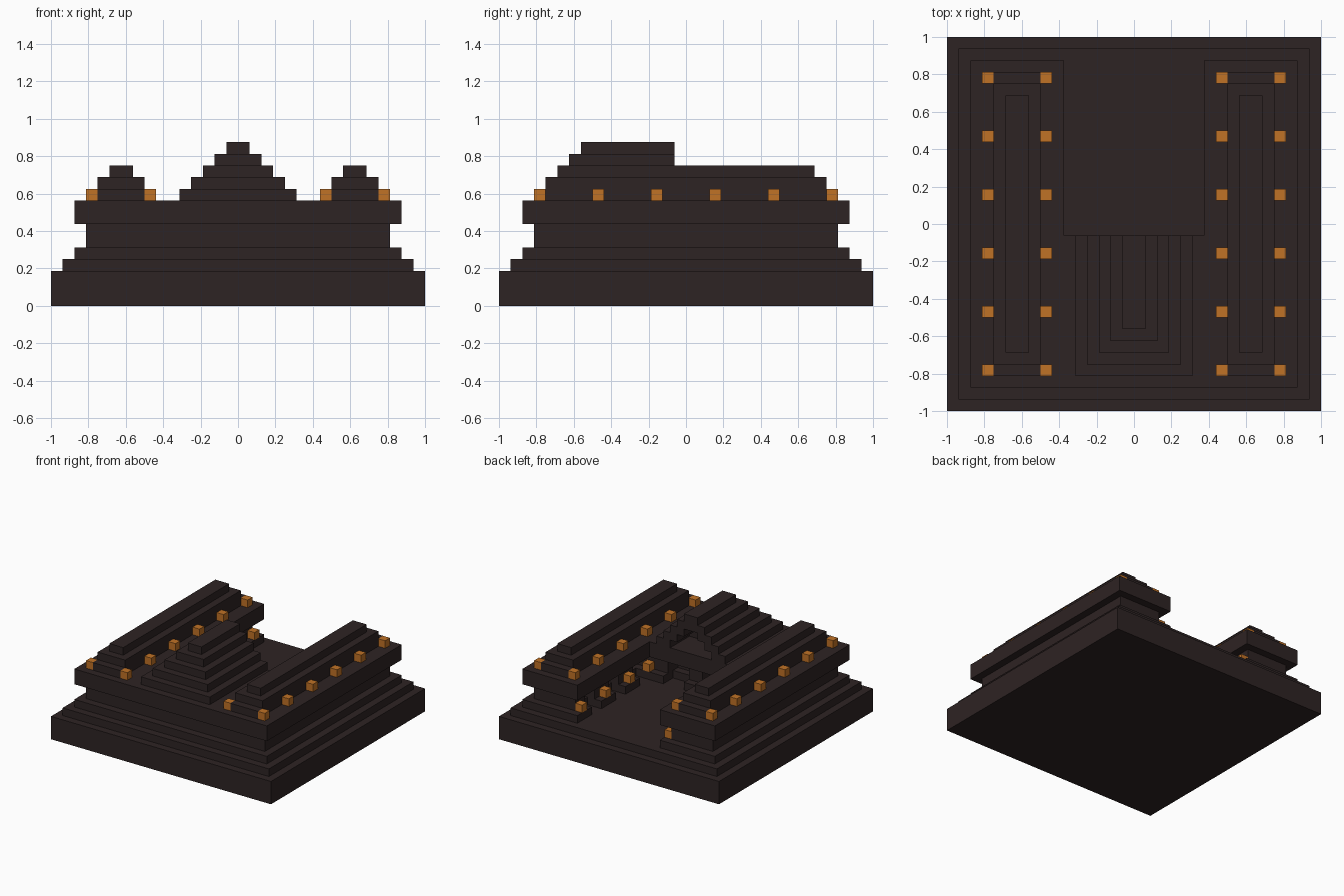
import bpy, bmesh
from mathutils import Vector

if "Cube" in bpy.data.objects:
    bpy.data.objects.remove(bpy.data.objects["Cube"])

U = 1 / 16  # every size is a multiple of one block


def material(name, colour):
    mat = bpy.data.materials.new(name)
    mat.use_nodes = True
    mat.diffuse_color = (*colour, 1)
    mat.node_tree.nodes["Principled BSDF"].inputs["Base Color"].default_value = (*colour, 1)
    return mat


STONE = material("dark_stone", (0.027, 0.017, 0.017))
GLOW = material("amber_lamp", (0.53, 0.168, 0.019))


def build(name, boxes, mat=STONE):
    """One object from boxes given as (x0, x1, y0, y1, z0, z1) in blocks."""
    bm = bmesh.new()
    for x0, x1, y0, y1, z0, z1 in boxes:
        lo, hi = Vector((x0, y0, z0)) * U, Vector((x1, y1, z1)) * U
        for v in bmesh.ops.create_cube(bm, size=1)["verts"]:
            v.co = [(a + b) / 2 + c * (b - a) for a, b, c in zip(lo, hi, v.co)]
    mesh = bpy.data.meshes.new(name)
    bm.to_mesh(mesh)
    bm.free()
    mesh.materials.append(mat)
    obj = bpy.data.objects.new(name, mesh)
    bpy.context.collection.objects.link(obj)
    return obj


def both_sides(boxes):
    return boxes + [(-b[1], -b[0], *b[2:]) for b in boxes]


# Foundation and courtyard floor
build("foundation", [(-16, 16, -16, 16, 0, 3)])
build("courtyard_floor", [(-15, 15, -15, 15, 3, 4)])

# Plinth around the courtyard, broken by doorsteps
lamp_rows = [12.5, 7.5, 2.5]
plinth_blocks = [(6, 8, y - 1.5, y + 1.5, 4, 5) for y in lamp_rows]
build("plinth", [(-14, 14, -14, -3, 4, 5), (-1, 1, -3, -1, 4, 5)]
      + both_sides([(8, 14, -3, 14, 4, 5), (4, 8, -3, -1, 4, 5)] + plinth_blocks))

# Walls with piers between the doorways
wing_piers = [(7, 9, y - 1.5, min(y + 1.5, 13), 5, 7) for y in lamp_rows]
build("walls", [(-13, 13, -13, -4, 5, 7), (-1, 1, -4, -2, 5, 7)]
      + both_sides([(9, 13, -4, 13, 5, 7), (4, 9, -4, -2, 5, 7)] + wing_piers))

# Overhanging flat roof in a U shape
build("roof_slab", [(-14, 14, -14, -1, 7, 9)]
      + both_sides([(6, 14, -1, 14, 7, 9)]))

# Stepped ridges on the wings
for side, s in (("left", 1), ("right", -1)):
    ridge = build(side + "_wing_ridge", [
        (8, 12, -13, 13, 9, 10),
        (8, 12, -12, 12, 10, 11),
        (9, 11, -11, 11, 11, 12)])
    if s < 0:
        for v in ridge.data.vertices:
            v.co.x *= -1
        ridge.data.flip_normals()

# Stepped hall roof with a hollow rear gable
gable = []
for i in range(5):
    half, front, z = 5 - i, i - 13, 9 + i
    hollow = max(half - 2, 0)
    if hollow:
        gable.append((-half, half, front, -5, z, z + 1))
        gable += both_sides([(hollow, half, -5, -1, z, z + 1)])
    else:
        gable.append((-half, half, front, -1, z, z + 1))
build("hall_roof", gable)

# Lamps along the wing roofs and on the courtyard plinth
roof_lamps = [(x, x + 1, 5 * i - 13, 5 * i - 12, 9, 10)
              for x in (7, 12) for i in range(6)]
build("roof_lamps", both_sides(roof_lamps), GLOW)
court_lamps = [(6, 7, y - 0.5, y + 0.5, 5, 6) for y in lamp_rows + [-1.5]]
build("courtyard_lamps", both_sides(court_lamps), GLOW)
